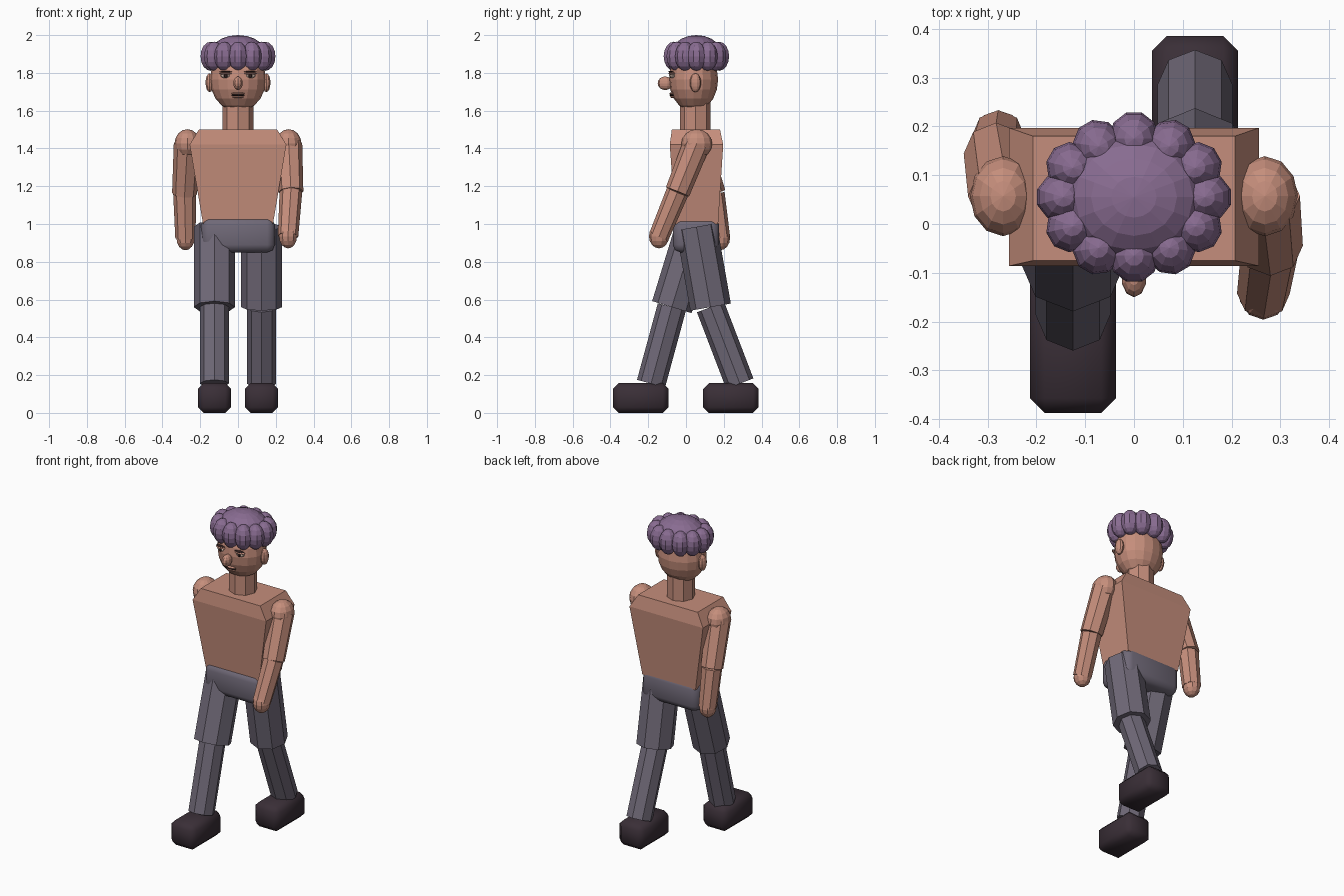
import bpy, bmesh, math
from mathutils import Vector, Matrix

if "Cube" in bpy.data.objects:
    bpy.data.objects.remove(bpy.data.objects["Cube"])


def material(name, rgb):
    m = bpy.data.materials.new(name)
    m.diffuse_color = (*rgb, 1)
    m.use_nodes = True
    m.node_tree.nodes["Principled BSDF"].inputs["Base Color"].default_value = m.diffuse_color
    return m


SKIN = material("skin", (0.56, 0.27, 0.20))
HAIR = material("purple hair", (0.25, 0.15, 0.285))
CLOTH = material("grey trousers", (0.16, 0.14, 0.185))
SHOE = material("dark shoes", (0.042, 0.028, 0.038))
WHITE = material("eye white", (0.65, 0.50, 0.42))
DARK = material("dark features", (0.03, 0.015, 0.015))


def finish(name, bm, mat, smooth=False):
    bmesh.ops.recalc_face_normals(bm, faces=bm.faces)
    me = bpy.data.meshes.new(name)
    bm.to_mesh(me)
    bm.free()
    me.materials.append(mat)
    for p in me.polygons:
        p.use_smooth = smooth
    ob = bpy.data.objects.new(name, me)
    bpy.context.collection.objects.link(ob)
    return ob


def ball(name, loc, radii, mat, seg=12, rings=8, turn=0):
    bm = bmesh.new()
    m = (Matrix.Translation(loc) @ Matrix.Rotation(turn, 4, 'Z')
         @ Matrix.Diagonal((*radii, 1)))
    bmesh.ops.create_uvsphere(bm, u_segments=seg, v_segments=rings,
                              radius=1, matrix=m)
    return finish(name, bm, mat)


def limb(name, low, high, r_low, r_high, mat):
    """Eight-sided tapered tube between two points."""
    low, high = Vector(low), Vector(high)
    d = high - low
    rot = Vector((0, 0, 1)).rotation_difference(d).to_matrix().to_4x4()
    bm = bmesh.new()
    bmesh.ops.create_cone(bm, cap_ends=True, segments=8, radius1=r_low,
                          radius2=r_high, depth=d.length,
                          matrix=Matrix.Translation((low + high) / 2) @ rot)
    return finish(name, bm, mat)


def stack(name, levels, mat, bevel=0.0, segments=1, smooth=False):
    """Rectangular sections joined upward: z, half width, y front, y back."""
    bm = bmesh.new()
    rows = []
    for z, cx, w, y0, y1 in levels:
        rows.append([bm.verts.new(p) for p in ((cx - w, y0, z), (cx + w, y0, z),
                                               (cx + w, y1, z), (cx - w, y1, z))])
    for a, b in zip(rows, rows[1:]):
        for i in range(4):
            j = (i + 1) % 4
            bm.faces.new((a[i], a[j], b[j], b[i]))
    bm.faces.new(rows[0][::-1])
    bm.faces.new(rows[-1])
    ob = finish(name, bm, mat, smooth)
    if bevel:
        mod = ob.modifiers.new("rounded edges", 'BEVEL')
        mod.width = bevel
        mod.segments = segments
    return ob


# Torso, hips and neck
stack("torso", [(1.00, 0, 0.185, -0.055, 0.17), (1.42, 0, 0.256, -0.086, 0.197),
                (1.50, 0, 0.207, -0.075, 0.18)], SKIN)
stack("hips", [(0.85, 0, 0.195, -0.07, 0.175), (1.035, 0, 0.195, -0.07, 0.175)],
      CLOTH, 0.04, 2, True)
limb("neck", (0, 0.05, 1.46), (0, 0.05, 1.66), 0.081, 0.081, SKIN)

# Head, ears and nose
ball("head", (0, 0.04, 1.765), (0.148, 0.13, 0.17), SKIN, 16, 10)
ball("nose", (0, -0.11, 1.745), (0.026, 0.04, 0.036), SKIN, 10, 8)
for s, side in ((-1, "right"), (1, "left")):
    ball(side + "_ear", (s * 0.15, 0.05, 1.748), (0.023, 0.03, 0.05), SKIN, 10, 8)
    # Eyes with lids and brows
    ex = s * 0.065
    ball(side + "_eye", (ex, -0.070, 1.785), (0.027, 0.016, 0.013), WHITE)
    ball(side + "_pupil", (ex, -0.083, 1.785), (0.011, 0.006, 0.011), DARK, 8, 6)
    ball(side + "_eyelid", (ex, -0.074, 1.797), (0.034, 0.019, 0.007), SKIN)
    ball(side + "_brow", (ex, -0.080, 1.806), (0.032, 0.014, 0.004), DARK, 8, 6)

# Mouth
ball("upper_lip", (0, -0.072, 1.690), (0.036, 0.016, 0.007), SKIN)
ball("mouth_line", (0, -0.073, 1.682), (0.036, 0.014, 0.005), DARK)
ball("lower_lip", (0, -0.068, 1.673), (0.030, 0.016, 0.007), SKIN)

# Curly hair: a dome with a ring of lobes
ball("hair_dome", (0, 0.055, 1.90), (0.150, 0.135, 0.10), HAIR, 16, 10)
for i in range(12):
    a = math.tau * i / 12
    ball(f"hair_lobe_{i + 1}",
         (0.145 * math.cos(a), 0.055 + 0.120 * math.sin(a), 1.888),
         (0.056, 0.052, 0.077), HAIR, 10, 8, a)

# Arms: side, x sign, elbow and hand positions
arms = [("right", -1, (-0.283, 0.145, 1.16), (-0.278, 0.180, 0.925)),
        ("left", 1, (0.280, -0.045, 1.17), (0.265, -0.143, 0.935))]
for side, s, elbow, hand in arms:
    shoulder = (s * 0.268, 0.057, 1.425)
    ball(side + "_shoulder", shoulder, (0.068, 0.082, 0.077), SKIN, 12, 8)
    limb(side + "_upper_arm", elbow, shoulder, 0.066, 0.072, SKIN)
    limb(side + "_forearm", hand, elbow, 0.054, 0.060, SKIN)
    ball(side + "_hand", hand, (0.050, 0.053, 0.064), SKIN, 10, 8)

# Legs: side, x, knee y, ankle y, shoe centre y
for side, x, knee_y, ankle_y, shoe_y in (("right", -0.125, -0.075, -0.185, -0.24),
                                         ("left", 0.125, 0.130, 0.285, 0.238)):
    hip, knee = (x, 0.055, 0.985), (x, knee_y, 0.56)
    limb(side + "_thigh", knee, hip, 0.109, 0.109, CLOTH)
    limb(side + "_shin", (x, ankle_y, 0.155), knee, 0.077, 0.077, CLOTH)
    stack(side + "_shoe", [(0, x, 0.088, shoe_y - 0.147, shoe_y + 0.147),
                           (0.157, x, 0.088, shoe_y - 0.147, shoe_y + 0.147)],
          SHOE, 0.03, 1, True)
